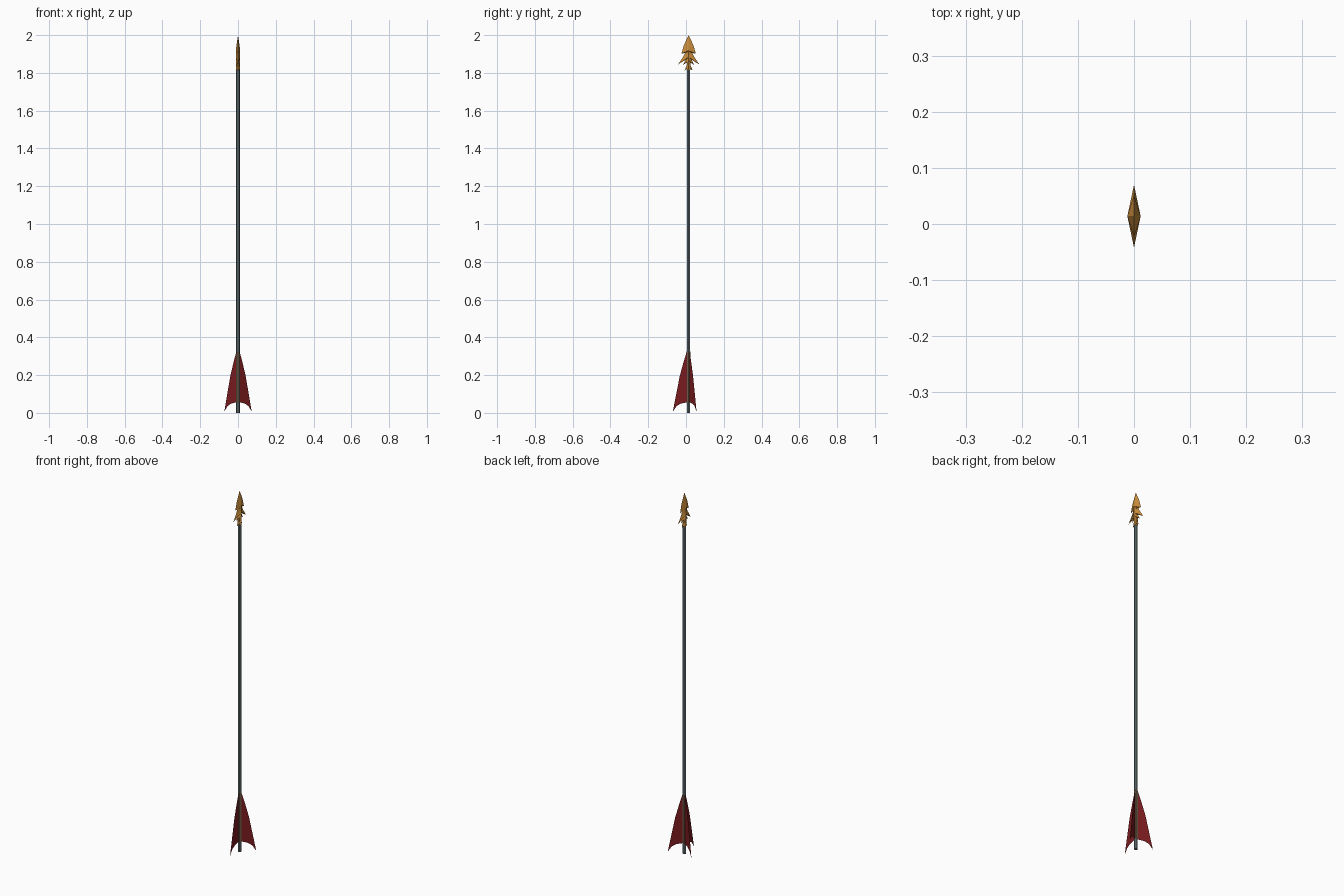
import bpy, bmesh, math
from mathutils import Vector

if "Cube" in bpy.data.objects:
    bpy.data.objects.remove(bpy.data.objects["Cube"])

CY = 0.014  # arrow axis offset in y


def material(name, rgb):
    m = bpy.data.materials.new(name)
    m.diffuse_color = (*rgb, 1)
    m.use_nodes = True
    m.node_tree.nodes["Principled BSDF"].inputs["Base Color"].default_value = m.diffuse_color
    return m


gold = material("bronze gold", (0.60, 0.27, 0.045))
red = material("dark red", (0.19, 0.011, 0.013))
grey = material("slate grey", (0.14, 0.18, 0.19))
brown = material("binding brown", (0.17, 0.11, 0.065))


def build(name, verts, faces, mat):
    me = bpy.data.meshes.new(name)
    me.from_pydata(verts, [], faces)
    bm = bmesh.new()
    bm.from_mesh(me)
    bmesh.ops.recalc_face_normals(bm, faces=bm.faces)
    bm.to_mesh(me)
    bm.free()
    me.materials.append(mat)
    ob = bpy.data.objects.new(name, me)
    bpy.context.collection.objects.link(ob)
    return ob


def rod(name, z0, z1, radius, mat, sides=6, turn=30):
    bpy.ops.mesh.primitive_cylinder_add(vertices=sides, radius=radius, depth=z1 - z0,
                                        location=(0, CY, (z0 + z1) / 2),
                                        rotation=(0, 0, math.radians(turn)))
    ob = bpy.context.object
    ob.name = name
    ob.data.materials.append(mat)


# Six-sided shaft with a bound section between the vanes
rod("shaft", 0, 1.82, 0.0095, grey)
rod("fletching_binding", 0.055, 0.325, 0.0102, brown)

# Three flat fletching vanes, one facing the front
PROFILE = [(0, 0.335), (0.010, 0.325), (0.028, 0.265), (0.047, 0.195), (0.084, 0.006),
           (0.064, 0.036), (0.042, 0.049), (0, 0.058)]
for i in range(3):
    a = math.radians(-90 + 120 * i)
    out = Vector((math.cos(a), math.sin(a), 0))
    pts = [Vector((0, CY, z)) + out * r for r, z in PROFILE]
    build(f"fletching_vane_{i + 1}", pts, [list(range(len(pts)))], red)


# Barbed head: stacked chevron blades with a raised centre ridge
def blade(name, tip, mid, barb, notch, half_thick, mat=gold):
    outline = [mid, barb, notch]
    verts = [(0, CY, tip)]
    verts += [(0, CY + s * r, z) for s in (-1, 1) for r, z in outline]
    verts += [(s * half_thick, CY, notch[1] + 0.012) for s in (-1, 1)]
    verts += [(s * half_thick * 0.8, CY, notch[1]) for s in (-1, 1)]
    faces = []
    for m in (1, 4):
        b, n = m + 1, m + 2
        for k in (0, 1):
            faces += [(0, m, 7 + k), (m, b, 7 + k), (b, n, 7 + k), (n, 9 + k, 7 + k)]
    faces += [(3, 9, 6, 10)]
    build(name, verts, faces, mat)


blade("head_point", 2.0, (0.025, 1.947), (0.038, 1.902), (0.014, 1.906), 0.012)
blade("head_main_barbs", 1.95, (0.028, 1.887), (0.056, 1.845), (0.012, 1.872), 0.0118)
blade("head_lower_barbs", 1.90, (0.018, 1.865), (0.030, 1.842), (0.009, 1.855), 0.0115)
rod("head_socket", 1.815, 1.91, 0.0105, gold)
blade("head_collar_barbs", 1.86, (0.012, 1.835), (0.022, 1.812), (0.009, 1.822), 0.0118)
